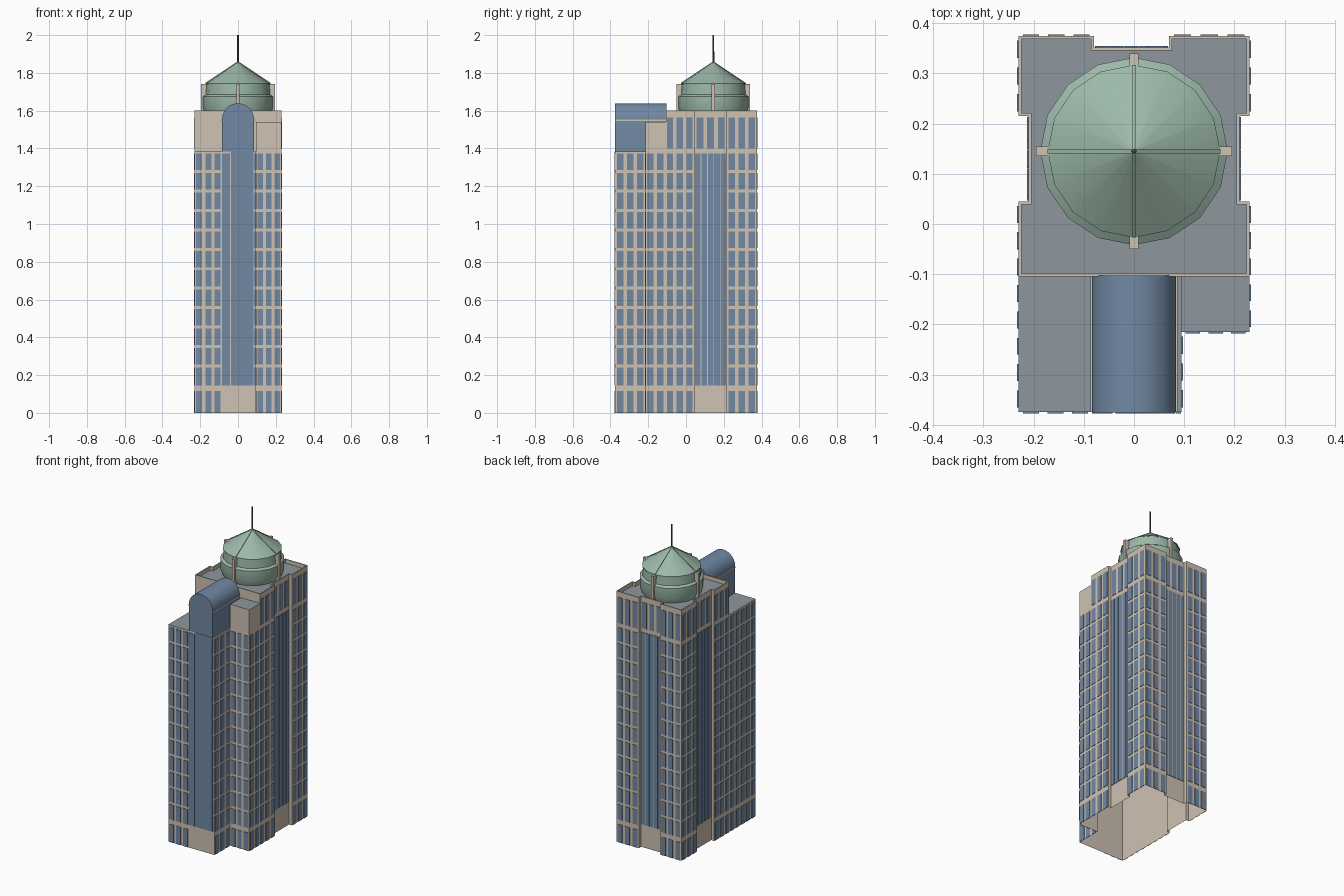
import bpy, bmesh, math
from mathutils import Vector

if "Cube" in bpy.data.objects:
    bpy.data.objects.remove(bpy.data.objects["Cube"], do_unlink=True)


def material(name, r, g, b):
    m = bpy.data.materials.new(name)
    m.use_nodes = True
    m.diffuse_color = (r, g, b, 1)
    m.node_tree.nodes["Principled BSDF"].inputs["Base Color"].default_value = (r, g, b, 1)
    return m


STONE = material("beige stone", .62, .54, .45)
GLASS = material("blue glass", .165, .25, .37)
ROOF = material("slate roof", .27, .31, .345)
COPPER = material("green copper", .33, .48, .395)
STEEL = material("dark steel", .07, .08, .09)


def finish(name, bm, mats, smooth=None):
    bmesh.ops.remove_doubles(bm, verts=bm.verts, dist=1e-5)
    me = bpy.data.meshes.new(name)
    bm.to_mesh(me)
    bm.free()
    for m in mats:
        me.materials.append(m)
    ob = bpy.data.objects.new(name, me)
    bpy.context.collection.objects.link(ob)
    if smooth:
        me.shade_smooth()
        me.set_sharp_from_angle(angle=math.radians(smooth))
    return ob


def add_box(bm, lo, hi):
    vs = bmesh.ops.create_cube(bm, size=1)["verts"]
    for v in vs:
        v.co = [lo[i] if v.co[i] < 0 else hi[i] for i in range(3)]
    return vs


def shell(name, outline, z0, z1, parapet=0):
    """Open-bottomed walls with a slate roof, optionally sunk behind a parapet."""
    bm = bmesh.new()
    top = bm.faces.new([bm.verts.new((x, y, z1)) for x, y in outline])
    for (ax, ay), (bx, by) in zip(outline, outline[1:] + outline[:1]):
        bm.faces.new([bm.verts.new(p) for p in
                      ((ax, ay, z0), (bx, by, z0), (bx, by, z1), (ax, ay, z1))])
    bmesh.ops.remove_doubles(bm, verts=bm.verts, dist=1e-5)
    if parapet:
        bmesh.ops.inset_region(bm, faces=[top], thickness=.006, use_even_offset=True)
        top = bmesh.ops.extrude_discrete_faces(bm, faces=[top])["faces"][0]
        bmesh.ops.translate(bm, verts=top.verts, vec=(0, 0, -parapet))
    top.material_index = 1
    return finish(name, bm, [STONE, ROOF])


# Stepped footprint with recessed bays on the sides and back
crown_right = [(.23, .045), (.21, .045), (.21, .215), (.23, .215), (.23, .375)]
crown_left = [(-x, y) for x, y in reversed(crown_right)]
rear = [(.07, .375), (.07, .352), (-.08, .352), (-.08, .375)]
body = crown_right + rear + crown_left
LOW, STEP, HIGH = 1.385, 1.54, 1.6
shell("tower_body", [(-.23, -.375), (.095, -.375), (.095, -.215), (.23, -.215)] + body, 0, LOW)
shell("tower_crown", [(-.23, -.105), (.23, -.105)] + body, LOW, HIGH, parapet=.025)
shell("front_step_block", [(.095, -.215), (.23, -.215), (.23, -.105), (.095, -.105)], LOW, STEP)

# Window rows: ground floor, twelve storeys, crown storey
GROUND = [(0, .115)]
FLOORS = [(.146, .241)] + [(.257 + .1028 * i, .344 + .1028 * i) for i in range(11)]
CROWN = [(1.4, 1.565)]
FULL = [(.146, 1.373)]
T = .003


def windows(bm, a, b, count, rows, fill=.64):
    """Evenly spaced glass plates on the wall running from a to b, outside on its right."""
    a, b = Vector((*a, 0)), Vector((*b, 0))
    along = (b - a).normalized()
    out = Vector((along.y, -along.x, 0)) * T
    pitch = (b - a).length / count
    for i in range(count):
        s = a + along * pitch * (i + .5 - fill / 2)
        e = s + along * pitch * fill
        for z0, z1 in rows:
            base = [s, s + out, e + out, e]
            lo = [bm.verts.new(p + Vector((0, 0, z0))) for p in base]
            hi = [bm.verts.new(p + Vector((0, 0, z1))) for p in base]
            bm.faces.new(lo[::-1])
            bm.faces.new(hi)
            for k in range(3):
                bm.faces.new((lo[k], lo[k + 1], hi[k + 1], hi[k]))


main = GROUND + FLOORS
everything = main + CROWN

bm = bmesh.new()
windows(bm, (-.23, -.375), (-.083, -.375), 3, main)
windows(bm, (.083, -.375), (.095, -.375), 1, FLOORS, .8)
windows(bm, (.095, -.215), (.23, -.215), 3, main)
finish("front_windows", bm, [GLASS])

bm = bmesh.new()
windows(bm, (.095, -.375), (.095, -.215), 3, main)
windows(bm, (.23, -.215), (.23, .045), 5, main)
windows(bm, (-.23, .045), (-.23, -.375), 8, main)
windows(bm, (.23, -.111), (.23, .045), 3, CROWN)
windows(bm, (-.23, .045), (-.23, -.111), 3, CROWN)
windows(bm, (.23, .215), (.23, .375), 3, everything)
windows(bm, (-.23, .375), (-.23, .215), 3, everything)
finish("side_windows", bm, [GLASS])

bm = bmesh.new()
windows(bm, (.23, .375), (.07, .375), 3, everything)
windows(bm, (-.08, .375), (-.23, .375), 3, everything)
finish("back_windows", bm, [GLASS])

# Tall glazed bays
bm = bmesh.new()
for a, b in (((.21, .045), (.21, .215)), ((-.21, .215), (-.21, .045)),
             ((.07, .352), (-.08, .352))):
    windows(bm, a, b, 5, FULL, .87)
    windows(bm, a, b, 3, CROWN)
windows(bm, (-.085, -.375), (-.042, -.375), 1, FULL, .96)
windows(bm, (-.037, -.375), (.082, -.375), 1, [(.146, LOW)], 1)
finish("glazed_bays", bm, [GLASS])

# Barrel-vaulted glass hall on the front wing
R, SPRING = .084, 1.555
profile = [(-R, LOW), (R, LOW)] + [
    (R * math.cos(math.pi * i / 24), SPRING + R * math.sin(math.pi * i / 24)) for i in range(25)]
bm = bmesh.new()
front = bm.faces.new([bm.verts.new((x, -.376, z)) for x, z in profile])
ext = bmesh.ops.extrude_face_region(bm, geom=[front])["geom"]
bmesh.ops.translate(bm, verts=[g for g in ext if isinstance(g, bmesh.types.BMVert)],
                    vec=(0, .273, 0))
bmesh.ops.recalc_face_normals(bm, faces=bm.faces)
finish("glass_vault", bm, [GLASS], 30)

bm = bmesh.new()
for s in (-1, 1):
    add_box(bm, (s * R - .003, -.375, 1.545), (s * R + .003, -.105, 1.553))
finish("vault_trim", bm, [STONE])

# Rooftop rotunda with conical roof
CY, SIDES = .145, 16


def lathe(name, points, mat, sides, smooth):
    bm = bmesh.new()
    rings = [[bm.verts.new((r * math.cos(math.tau * i / sides),
                            CY + r * math.sin(math.tau * i / sides), z))
              for i in range(sides)] for r, z in points]
    for low, high in zip(rings, rings[1:]):
        for i in range(sides):
            j = (i + 1) % sides
            bm.faces.new((low[i], low[j], high[j], high[i]))
    bm.faces.new(rings[-1])
    return finish(name, bm, [mat], smooth)


lathe("rotunda_drum", [(.172, 1.575), (.187, 1.615), (.187, 1.675), (.172, 1.685), (.168, 1.74)],
      COPPER, SIDES, 35)
lathe("conical_roof", [(.172, 1.738), (.172, 1.743), (.004, 1.855)], COPPER, SIDES, 30)
lathe("spire", [(.005, 1.845), (.004, 2)], STEEL, 8, 40)

# Four piers and roof ribs around the rotunda
piers, ribs = bmesh.new(), bmesh.new()
for k in range(4):
    c, s = round(math.cos(k * math.pi / 2)), round(math.sin(k * math.pi / 2))
    vs = add_box(piers, (.165, -.009, 1.575), (.195, .009, 1.74))
    rv = add_box(ribs, (.004, -.004, 1.735), (.172, .004, 1.747))
    for v in rv:
        if v.co.x < .1:
            v.co.z += .112
    for v in vs + rv:
        x, y = v.co.x, v.co.y
        v.co.x, v.co.y = c * x - s * y, s * x + c * y + CY
finish("rotunda_piers", piers, [STONE])
finish("roof_ribs", ribs, [COPPER])
